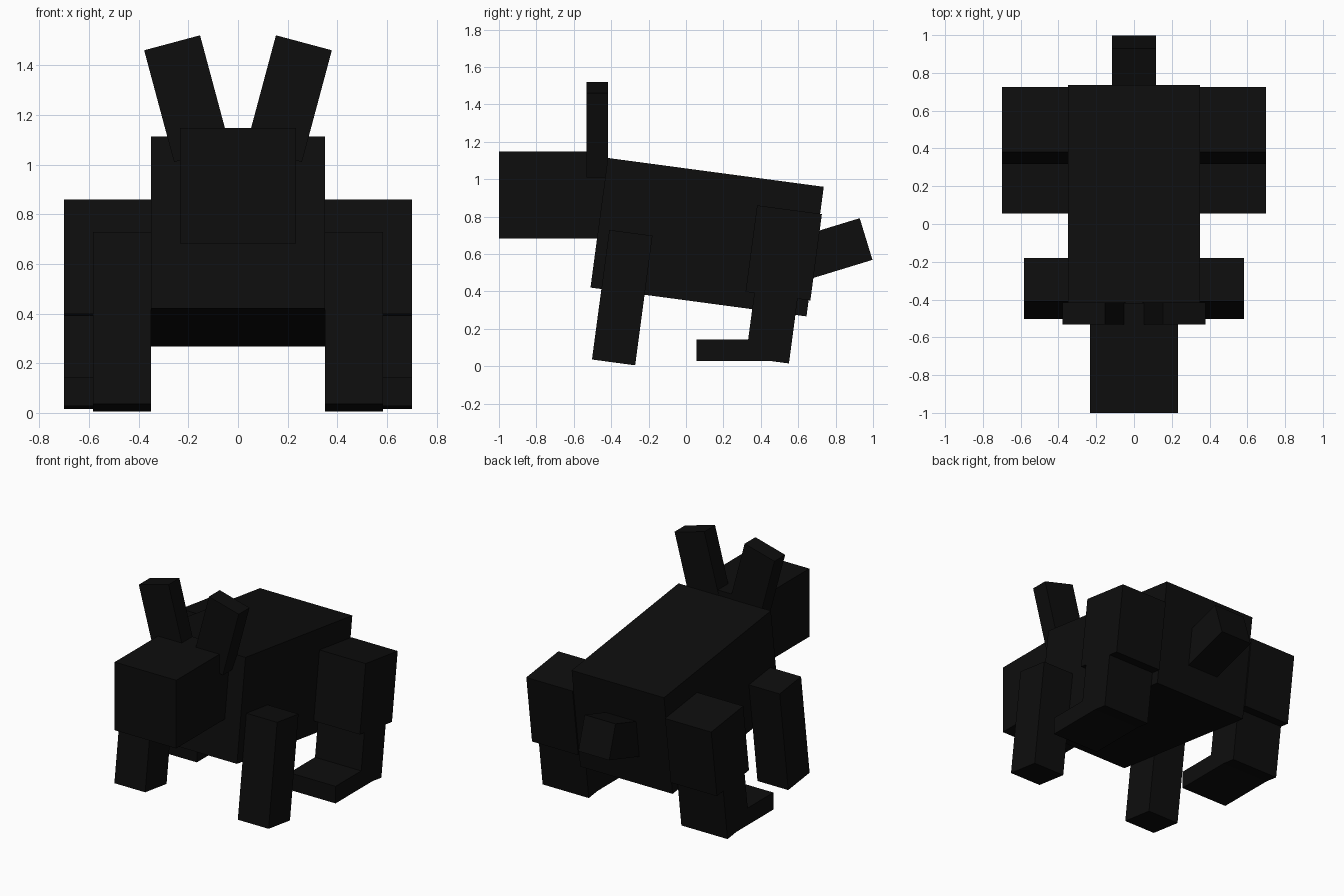
import bpy
import math

if "Cube" in bpy.data.objects:
    bpy.data.objects.remove(bpy.data.objects["Cube"], do_unlink=True)

U = 0.1165                 # block unit shared by every part
TILT = math.radians(-7.6)  # nose-up slope of body and legs

fur = bpy.data.materials.new("black fur")
fur.use_nodes = True
colour = (0.004, 0.004, 0.004, 1.0)
fur.diffuse_color = colour
fur.node_tree.nodes["Principled BSDF"].inputs["Base Color"].default_value = colour


def box(name, units, centre, rx=0.0, ry=0.0):
    """Box sized in block units, turned about x and y."""
    bpy.ops.mesh.primitive_cube_add(size=1, location=centre, rotation=(rx, ry, 0))
    ob = bpy.context.object
    ob.name = name
    ob.scale = [n * U for n in units]
    bpy.ops.object.transform_apply(location=False, rotation=False, scale=True)
    ob.data.materials.append(fur)
    return ob


# Body, head and tail on the centre line
box("body", (6, 10, 6), (0, 0.113, 0.69), TILT)
box("head", (4, 5, 4), (0, -0.709, 0.915))
box("tail", (2, 4, 2), (0, 0.74, 0.612), math.radians(17))

# Paired ears and legs
for side, s in (("left", 1), ("right", -1)):
    box(side + "_ear", (2, 1, 4), (s * 0.205, -0.474, 1.265), 0, s * math.radians(15))
    box(side + "_front_leg", (2, 2, 6), (s * 0.467, -0.341, 0.367), TILT)
    box(side + "_thigh", (3, 3, 4), (s * 0.525, 0.5225, 0.606), TILT)
    box(side + "_hind_shin", (3, 2, 3), (s * 0.525, 0.458, 0.2035), TILT)
    box(side + "_hind_foot", (3, 4, 1), (s * 0.525, 0.288, 0.086))
